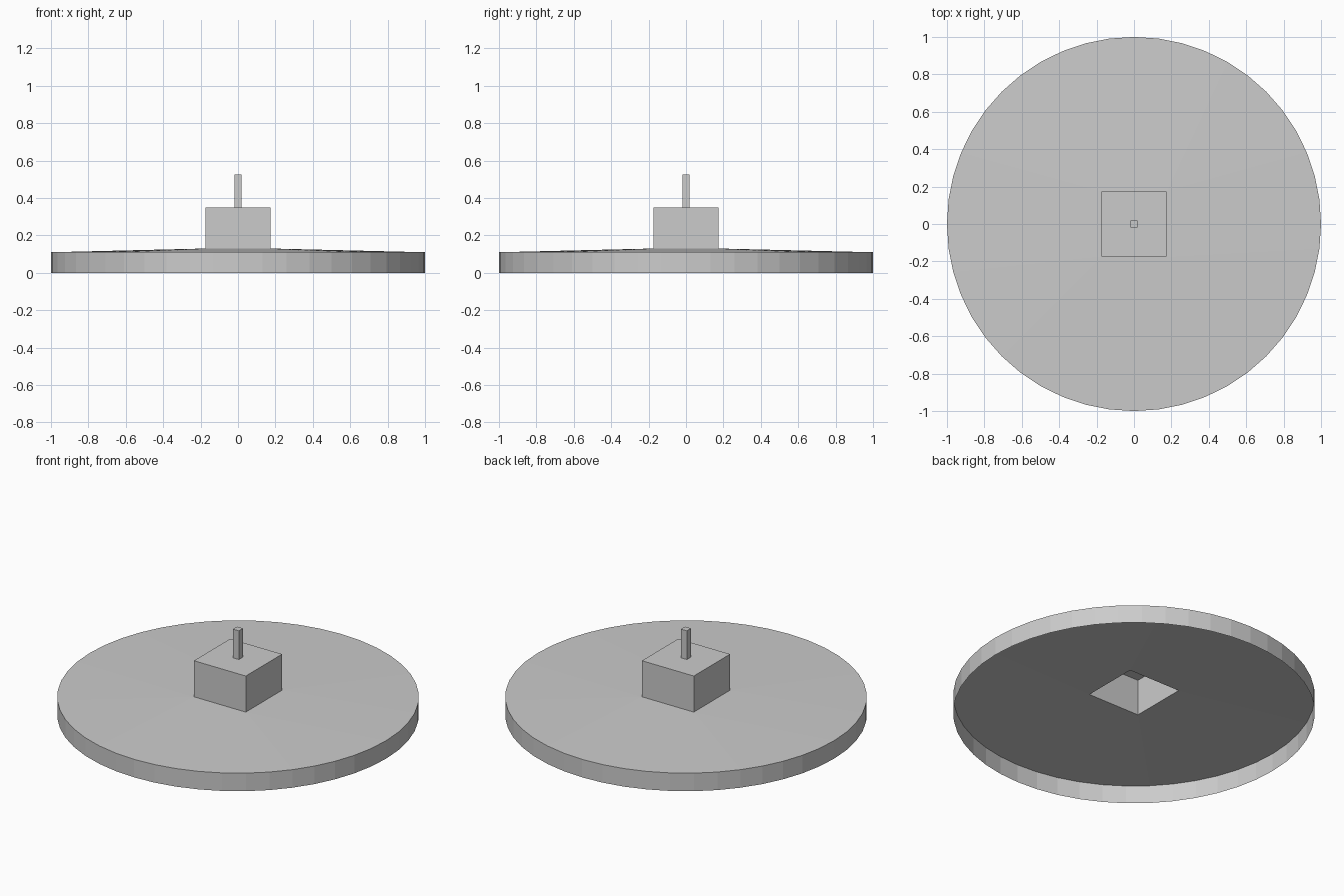
import bpy, bmesh, math

if "Cube" in bpy.data.objects:
    bpy.data.objects.remove(bpy.data.objects["Cube"])

SEGMENTS = 48
grey = bpy.data.materials.new("plain_grey")
grey.diffuse_color = (0.6, 0.6, 0.6, 1)
grey.use_nodes = True
grey.node_tree.nodes["Principled BSDF"].inputs["Base Color"].default_value = grey.diffuse_color


def finish(name, bm):
    bmesh.ops.recalc_face_normals(bm, faces=bm.faces)
    mesh = bpy.data.meshes.new(name)
    bm.to_mesh(mesh)
    bm.free()
    mesh.materials.append(grey)
    obj = bpy.data.objects.new(name, mesh)
    bpy.context.collection.objects.link(obj)


def ring(bm, count, radius, z, turn=0.0):
    return [bm.verts.new((radius * math.cos(turn + math.tau * i / count),
                          radius * math.sin(turn + math.tau * i / count), z))
            for i in range(count)]


def square(bm, half, z):
    return ring(bm, 4, half * math.sqrt(2), z, math.pi / 4)


def wall(bm, low, high):
    n = len(low)
    for i in range(n):
        j = (i + 1) % n
        bm.faces.new((low[i], low[j], high[j], high[i]))


# Open-bottomed round plate, rising slightly to a square hole
bm = bmesh.new()
bottom = ring(bm, SEGMENTS, 1.0, 0.0)
rim = ring(bm, SEGMENTS, 1.0, 0.11)
hole = square(bm, 0.175, 0.13)
wall(bm, bottom, rim)
quarter = SEGMENTS // 4
for i in range(SEGMENTS):
    bm.faces.new((rim[i], rim[(i + 1) % SEGMENTS], hole[i // quarter]))
for q in range(4):
    bm.faces.new((hole[q - 1], rim[q * quarter], hole[q]))
finish("round_plate", bm)

# Hollow square hub with an opening under the pin
bm = bmesh.new()
base, top, opening = square(bm, 0.175, 0.13), square(bm, 0.175, 0.35), square(bm, 0.02, 0.35)
wall(bm, base, top)
wall(bm, top, opening)
finish("square_hub", bm)

# Thin square pin
bm = bmesh.new()
low, high = square(bm, 0.02, 0.35), square(bm, 0.02, 0.525)
wall(bm, low, high)
bm.faces.new(high)
finish("centre_pin", bm)

# Make the open shells face outward and up
for obj in bpy.context.collection.objects:
    mesh = obj.data
    top_face = max(mesh.polygons, key=lambda p: abs(p.normal.z))
    if top_face.normal.z < 0:
        mesh.flip_normals()
